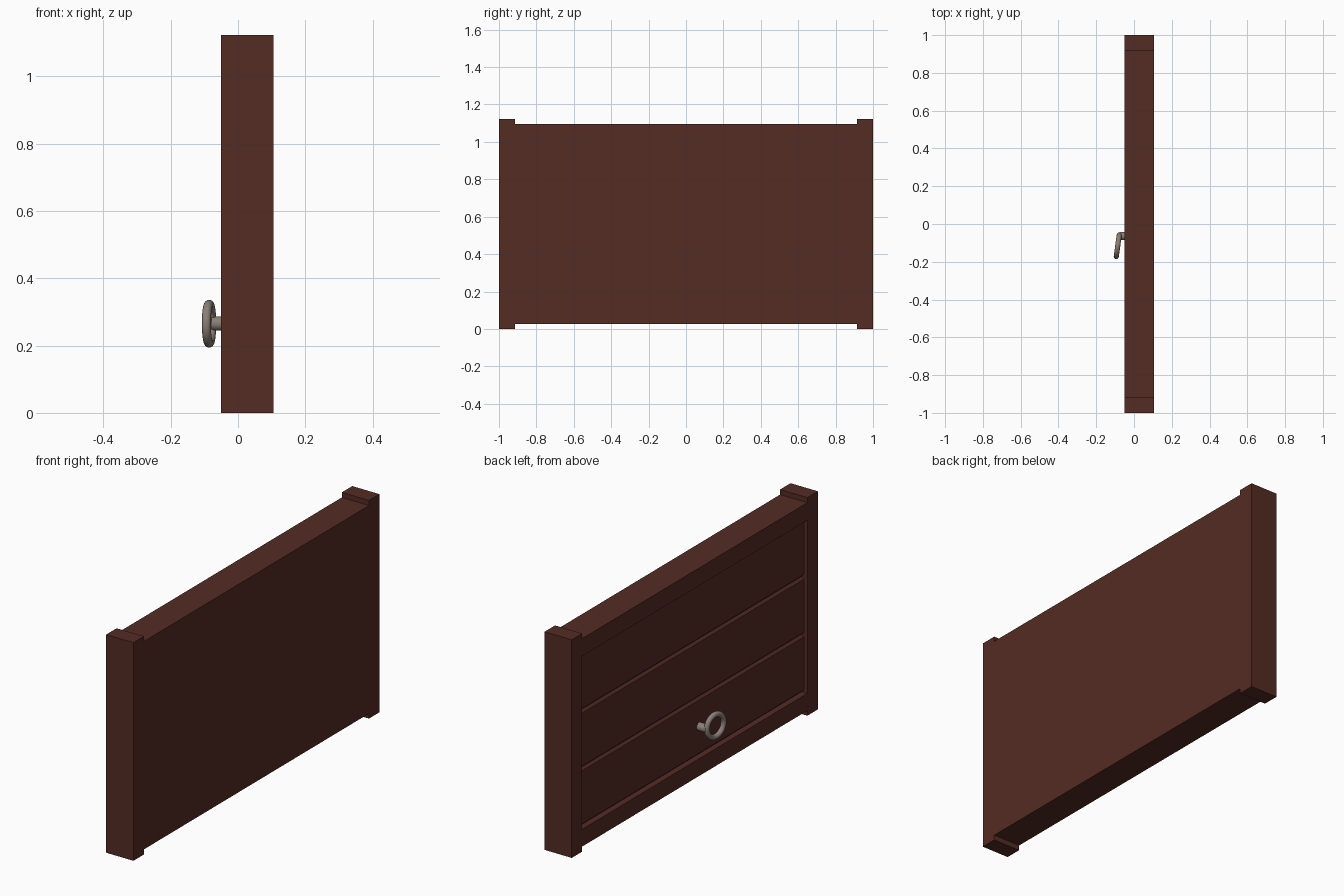
import bpy, bmesh, math
from mathutils import Matrix

if "Cube" in bpy.data.objects:
    bpy.data.objects.remove(bpy.data.objects["Cube"])


def material(name, rgb):
    m = bpy.data.materials.new(name)
    m.diffuse_color = (*rgb, 1)
    m.use_nodes = True
    m.node_tree.nodes["Principled BSDF"].inputs["Base Color"].default_value = m.diffuse_color
    return m


WOOD = material("dark_red_wood", (0.089, 0.025, 0.017))
METAL = material("grey_metal", (0.26, 0.215, 0.18))


def box(name, x, y, z, mat=WOOD):
    bm = bmesh.new()
    bmesh.ops.create_cube(bm, size=1)
    for v in bm.verts:
        for i, (a, b) in enumerate((x, y, z)):
            v.co[i] = a if v.co[i] < 0 else b
    return finish(name, bm, mat)


def finish(name, bm, mat):
    bmesh.ops.recalc_face_normals(bm, faces=bm.faces)
    me = bpy.data.meshes.new(name)
    bm.to_mesh(me)
    bm.free()
    me.materials.append(mat)
    ob = bpy.data.objects.new(name, me)
    bpy.context.collection.objects.link(ob)
    return ob


X0, X1, YI = -0.05, 0.105, 0.915
Z_LOW, Z_HIGH = 0.115, 1.005

# Side posts
box("left_post", (X0, X1), (-1, -YI), (0, 1.122))
box("right_post", (X0, X1), (YI, 1), (0, 1.122))

# Top and bottom rails
box("bottom_rail", (X0, X1), (-YI, YI), (0.026, Z_LOW))
box("top_rail", (X0, X1), (-YI, YI), (Z_HIGH, 1.096))

# Three recessed planks with chamfered front edges, flush at the back
h = (Z_HIGH - Z_LOW) / 3
c, xf = 0.012, -0.03
for i in range(3):
    z0, z1 = Z_LOW + i * h, Z_LOW + (i + 1) * h
    plank = box(f"plank_{i + 1}", (xf, X1), (-YI, YI), (z0, z1))
    for v in plank.data.vertices:
        if v.co.x < 0:
            v.co.z += c if v.co.z < (z0 + z1) / 2 else -c
    # straight body behind the chamfer
    bm = bmesh.new()
    bm.from_mesh(plank.data)
    mid = []
    prof = [(X1, z0), (X1, z1), (xf + c, z1), (xf, z1 - c), (xf, z0 + c), (xf + c, z0)]
    bm.clear()
    face = bm.faces.new([bm.verts.new((x, -YI, z)) for x, z in prof])
    ext = bmesh.ops.extrude_face_region(bm, geom=[face])["geom"]
    bmesh.ops.translate(bm, vec=(0, 2 * YI, 0),
                        verts=[g for g in ext if isinstance(g, bmesh.types.BMVert)])
    bmesh.ops.recalc_face_normals(bm, faces=bm.faces)
    bm.to_mesh(plank.data)
    bm.free()

# Handle stem
bm = bmesh.new()
bmesh.ops.create_cone(bm, cap_ends=True, segments=24, radius1=0.021, radius2=0.021, depth=0.05,
                      matrix=Matrix.Translation((-0.053, -0.064, 0.265)) @ Matrix.Rotation(math.pi / 2, 4, 'Y'))
stem = finish("handle_stem", bm, METAL)

# Pull ring, slightly swung away from the face
bpy.ops.mesh.primitive_torus_add(major_radius=0.0575, minor_radius=0.0135,
                                 major_segments=40, minor_segments=16)
ring = bpy.context.object
ring.name = "pull_ring"
ring.data.materials.append(METAL)
ring.data.transform(Matrix.Translation((-0.086, -0.115, 0.265))
                    @ Matrix.Rotation(math.radians(-8), 4, 'Z')
                    @ Matrix.Rotation(math.pi / 2, 4, 'Y'))

# Smooth shading on the metal
for ob in (stem, ring):
    bpy.ops.object.select_all(action='DESELECT')
    ob.select_set(True)
    bpy.context.view_layer.objects.active = ob
    bpy.ops.object.shade_smooth_by_angle(angle=math.radians(35))
